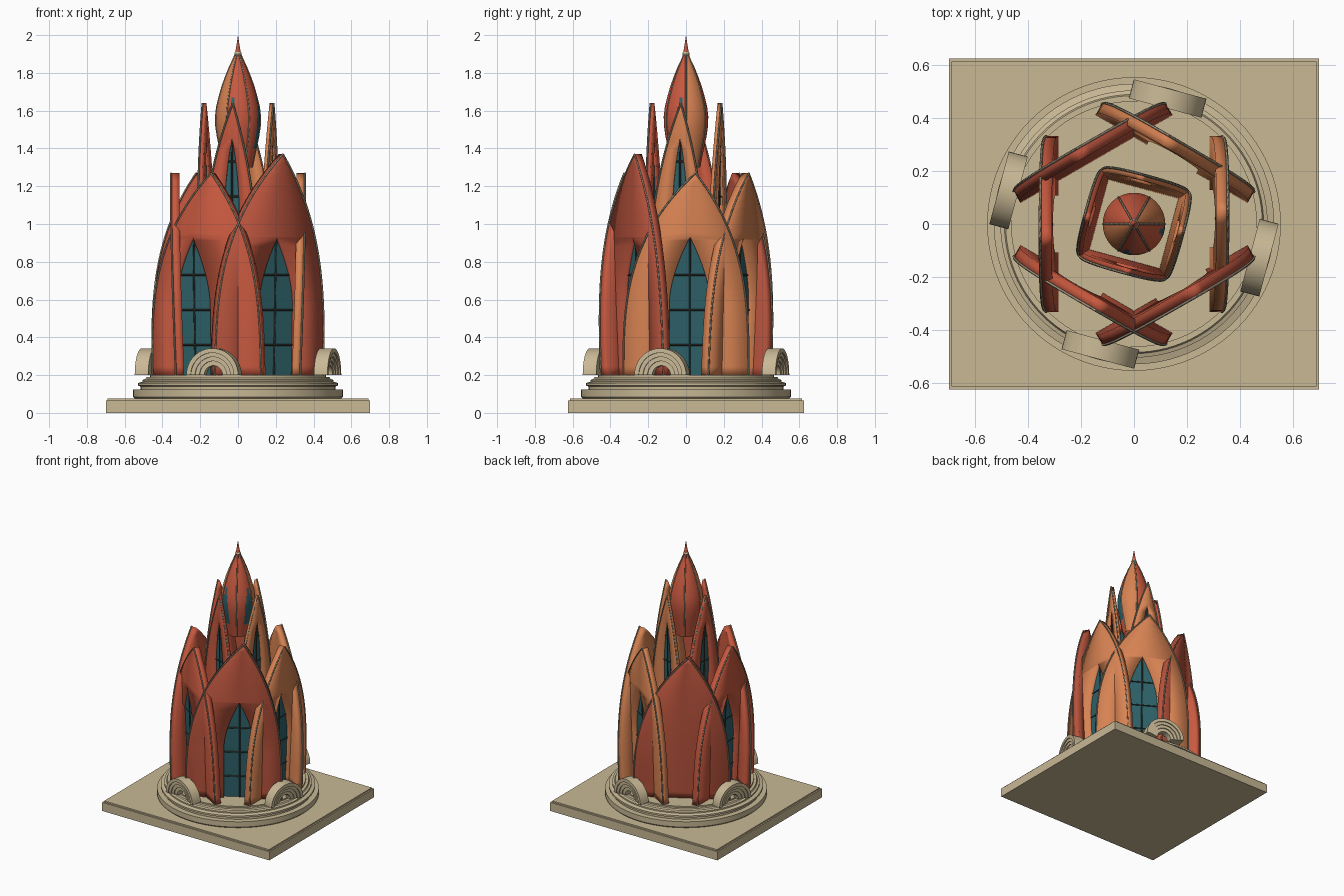
import bpy, bmesh, math
from mathutils import Vector

if "Cube" in bpy.data.objects:
    bpy.data.objects.remove(bpy.data.objects["Cube"])

def mat(name, r, g, b):
    m = bpy.data.materials.new(name)
    m.diffuse_color = (r, g, b, 1)
    m.use_nodes = True
    m.node_tree.nodes["Principled BSDF"].inputs["Base Color"].default_value = m.diffuse_color
    return m

RED = mat("terracotta red", 0.58, 0.10, 0.05)
BRICK = mat("brick red", 0.47, 0.085, 0.045)
ORANGE = mat("burnt orange", 0.68, 0.225, 0.085)
STONE = mat("sand stone", 0.58, 0.48, 0.30)
GLASS = mat("teal glass", 0.027, 0.12, 0.14)
BAR = mat("dark bronze", 0.04, 0.045, 0.035)
TRIM = mat("grey trim", 0.33, 0.28, 0.20)

def finish(name, bm, mats, angle=30):
    bmesh.ops.remove_doubles(bm, verts=bm.verts, dist=1e-5)
    bmesh.ops.recalc_face_normals(bm, faces=bm.faces)
    me = bpy.data.meshes.new(name)
    bm.to_mesh(me)
    bm.free()
    for m in mats:
        me.materials.append(m)
    ob = bpy.data.objects.new(name, me)
    bpy.context.collection.objects.link(ob)
    bpy.ops.object.select_all(action='DESELECT')
    ob.select_set(True)
    bpy.context.view_layer.objects.active = ob
    bpy.ops.object.shade_smooth_by_angle(angle=math.radians(angle))
    return ob

def tube(name, paths, r, m):
    cu = bpy.data.curves.new(name, 'CURVE')
    cu.dimensions = '3D'
    cu.bevel_depth, cu.bevel_resolution = r, 0
    cu.use_fill_caps = True
    for pts in paths:
        sp = cu.splines.new('POLY')
        sp.points.add(len(pts) - 1)
        for q, p in zip(sp.points, pts):
            q.co = (*p, 1)
    cu.materials.append(m)
    ob = bpy.data.objects.new(name, cu)
    bpy.context.collection.objects.link(ob)

def face(bm, pts, mi=0):
    uniq = []
    for p in pts:
        if all((Vector(p) - Vector(u)).length > 1e-5 for u in uniq):
            uniq.append(p)
    if len(uniq) > 2:
        f = bm.faces.new([bm.verts.new(p) for p in uniq])
        f.material_index = mi

def lathe(name, prof, m, n=64):
    bm = bmesh.new()
    ring = lambda r, z, i: (r * math.cos(i * math.tau / n), r * math.sin(i * math.tau / n), z)
    for (r0, z0), (r1, z1) in zip(prof, prof[1:]):
        for i in range(n):
            face(bm, [ring(r0, z0, i), ring(r0, z0, i + 1), ring(r1, z1, i + 1), ring(r1, z1, i)])
    return finish(name, bm, [m])

BASE = 0.2

def petal(name, az, d, lean, half, top, shift, thick, m, win=None):
    """Pointed upright shell; win = (centre, half width, spring height, apex, bottom)."""
    a = math.radians(az)
    def tt(z): return (z - BASE) / (top - BASE)
    def at(s, z, out=0.0):
        r = d + lean * math.sin(tt(z) * math.pi / 2) + out
        return (r * math.cos(a) - s * math.sin(a), r * math.sin(a) + s * math.cos(a), z)
    def edge(z, side):
        t3 = tt(z) ** 3
        return shift * t3 + side * half * (1 - t3)
    def opening(z):
        if not win or z > win[3] or z < win[4] - 1e-6:
            return 0
        k = max(0, (z - win[2]) / (win[3] - win[2]))
        return win[1] * (1 - k ** 1.7)
    zs = {round(BASE + (top - BASE) * i / 24, 4) for i in range(25)}
    if win:
        zs |= {win[2], win[3], win[4]}
    zs = sorted(zs)
    c = win[0] if win else 0
    cen = lambda z: c + (shift - c) * max(0, tt(z)) ** 8
    bm, gl = bmesh.new(), bmesh.new()
    for z0, z1 in zip(zs, zs[1:]):
        hole = win and z0 >= win[4] - 1e-6 and z1 <= win[3] + 1e-6
        w0, w1 = (opening(z0), opening(z1)) if hole else (0, 0)
        for sd in (-1, 1):
            face(bm, [at(edge(z0, sd), z0), at(cen(z0) + sd * w0, z0),
                      at(cen(z1) + sd * w1, z1), at(edge(z1, sd), z1)])
        if hole:
            face(gl, [at(cen(z0) - w0, z0), at(cen(z0) + w0, z0),
                      at(cen(z1) + w1, z1), at(cen(z1) - w1, z1)])
    ob = finish(name, bm, [m])
    so = ob.modifiers.new("thickness", 'SOLIDIFY')
    so.thickness, so.offset = thick, 0
    # slim trim along the pointed rim
    tube(name + "_trim", [[at(edge(z, sd), z, thick / 2) for z in zs] for sd in (-1, 1)], 0.005, TRIM)
    if win:
        finish(name + "_glass", gl, [GLASS])
        bars = [[at(cen(z), z, 0.004) for z in zs if win[4] <= z <= win[3]]]
        z = win[4] + 0.16
        while z < win[3] - 0.1:
            w = opening(z)
            bars.append([at(cen(z) - w, z, 0.004), at(cen(z) + w, z, 0.004)])
            z += 0.185
        tube(name + "_bars", bars, 0.005, BAR)
    else:
        gl.free()

# plinth slab with a small rim step
bm = bmesh.new()
for sx, sy, z0, z1 in ((1.4, 1.25, 0.0, 0.065), (1.38, 1.23, 0.065, 0.075)):
    g = bmesh.ops.create_cube(bm, size=1)
    for v in g['verts']:
        v.co = (v.co.x * sx, v.co.y * sy, z0 if v.co.z < 0 else z1)
finish("plinth", bm, [STONE])

# round stepped moulding
lathe("stepped_base", [(0, 0.07), (0.54, 0.07), (0.555, 0.085), (0.555, 0.125), (0.515, 0.125),
                       (0.515, 0.14), (0.53, 0.145), (0.53, 0.158), (0.505, 0.165), (0.505, 0.175),
                       (0.49, 0.18), (0.485, 0.19), (0.465, 0.19), (0.465, 0.2), (0, 0.2)], STONE, 96)

# outer ring of six petals: azimuth, height, peak shift, colour, window centre
for az, top, sh, m, wc in ((0, 1.27, 0.05, ORANGE, 0.02), (60, 1.27, 0.05, ORANGE, 0.0),
                           (120, 1.27, 0.05, BRICK, None), (180, 1.27, 0.05, RED, 0.0),
                           (240, 1.27, 0.04, RED, -0.08), (300, 1.37, 0.07, BRICK, 0.04)):
    win = None if wc is None else (wc, 0.108, 0.58, 0.93, BASE)
    petal("outer_petal_%d" % az, az, 0.307, 0.026, 0.332, top, sh, 0.045, m, win)

# inner ring of four taller petals with narrow slots
for az, m in ((-15, ORANGE), (75, ORANGE), (165, RED), (255, RED)):
    petal("inner_petal_%d" % (az % 360), az, 0.148, 0.03, 0.172, 1.64, 0.022, 0.022, m,
          (0.015, 0.04, 1.1, 1.46, 0.8))

# four concentric half-round arches around the base
bands = [(0.142, 0.038), (0.118, 0.038), (0.118, 0.03), (0.096, 0.03), (0.096, 0.022),
         (0.074, 0.022), (0.074, 0.014), (0.05, 0.014)]
section = bands + [(r, -0.036) for r in (0.05, 0.142)]
for az in (-15, 75, 165, 255):
    a = math.radians(az)
    bm = bmesh.new()
    def on_arch(r, dep, th):
        s, o = r * math.cos(th), 0.49 + dep
        return (o * math.cos(a) - s * math.sin(a), o * math.sin(a) + s * math.cos(a),
                BASE + r * math.sin(th))
    for i in range(24):
        t0, t1 = i * math.pi / 24, (i + 1) * math.pi / 24
        for p, q in zip(section, section[1:] + section[:1]):
            face(bm, [on_arch(*p, t0), on_arch(*q, t0), on_arch(*q, t1), on_arch(*p, t1)])
    for th in (0, math.pi):
        face(bm, [on_arch(*p, th) for p in section])
    finish("arch_%d" % (az % 360), bm, [STONE])

# bud dome: coloured by sector, with two pointed windows
prof = [(0.075, 1.3), (0.095, 1.4), (0.108, 1.46), (0.117, 1.52), (0.118, 1.57), (0.112, 1.62),
        (0.1, 1.67), (0.083, 1.73), (0.065, 1.78), (0.045, 1.83), (0.026, 1.87), (0.013, 1.9)]
N = 72
bm = bmesh.new()
for (r0, z0), (r1, z1) in zip(prof, prof[1:]):
    zm = (z0 + z1) / 2
    for i in range(N):
        c0, c1 = ((math.cos(k * math.tau / N), math.sin(k * math.tau / N)) for k in (i, i + 1))
        deg = (i + 0.5) * 360 / N
        mi = 1 if int(deg // 60) in (0, 3) else 0
        for w in (255, 345):
            if 1.42 < zm < 1.72 and abs(deg - w) < 16 * min(1, (1.72 - zm) / 0.16):
                mi = 2
        face(bm, [(c0[0] * r0, c0[1] * r0, z0), (c1[0] * r0, c1[1] * r0, z0),
                  (c1[0] * r1, c1[1] * r1, z1), (c0[0] * r1, c0[1] * r1, z1)], mi)
finish("dome", bm, [RED, ORANGE, GLASS])
tube("dome_ribs", [[(r * math.cos(k * math.pi / 3), r * math.sin(k * math.pi / 3), z) for r, z in prof]
                   for k in range(6)], 0.004, TRIM)

# finial collar and spike
lathe("finial_collar", [(0, 1.89), (0.016, 1.89), (0.02, 1.9), (0.016, 1.91), (0, 1.91)], STONE, 24)
lathe("finial_spike", [(0, 1.905), (0.015, 1.908), (0.009, 1.94), (0.004, 1.975), (0, 2.0)], RED, 24)
